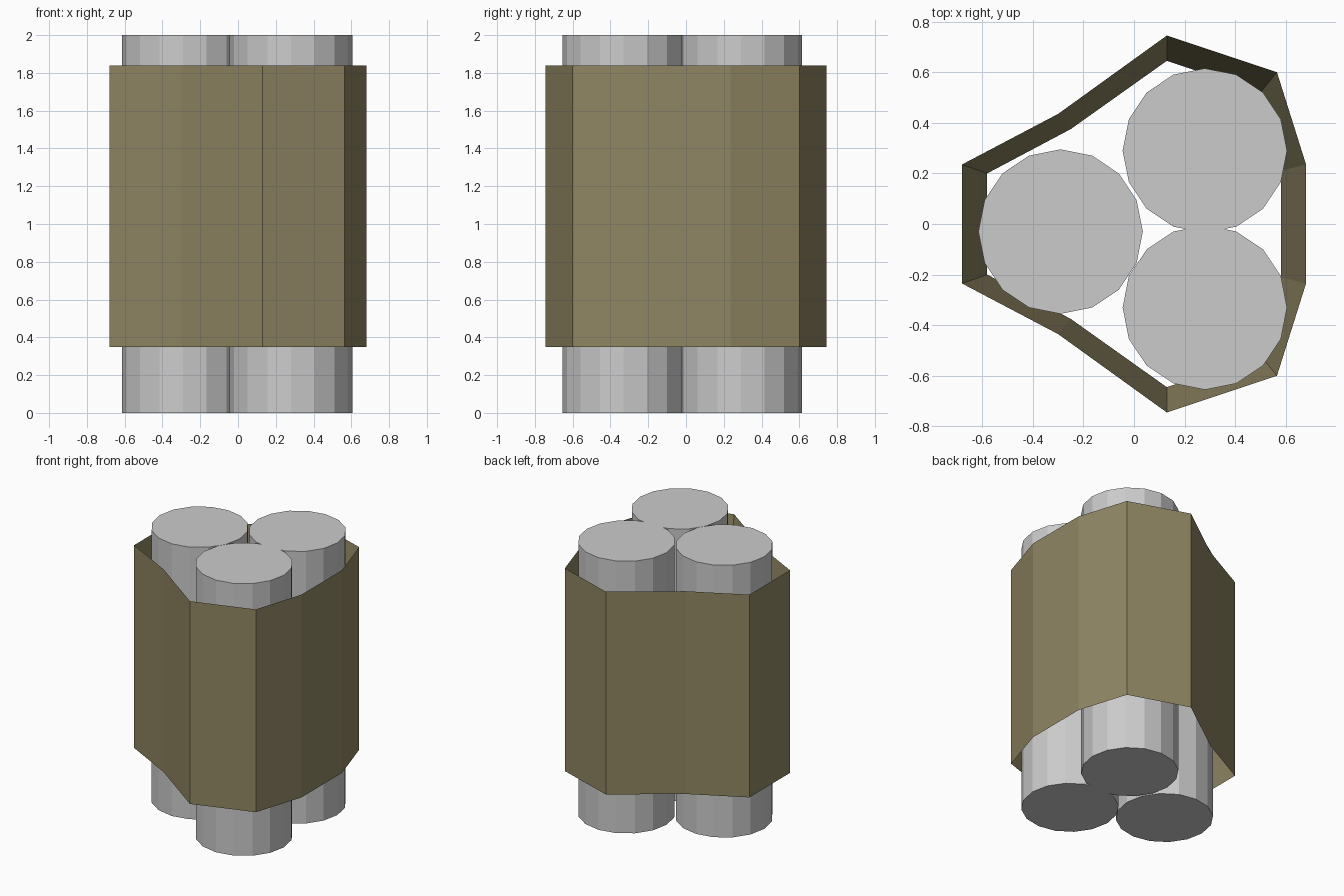
import bpy, bmesh

if "Cube" in bpy.data.objects:
    bpy.data.objects.remove(bpy.data.objects["Cube"])

# Three upright 16-sided rods
for i, (x, y) in enumerate([(0.28, 0.29), (0.28, -0.33), (-0.29, -0.03)]):
    bpy.ops.mesh.primitive_cylinder_add(vertices=16, radius=0.325, depth=2.0,
                                        location=(x, y, 1.0),
                                        rotation=(0, 0, 0))
    bpy.context.object.name = f"rod_{i + 1}"


def mirrored(half):
    """Close a +y half outline by mirroring it across y = 0."""
    return half + [(x, -y) for x, y in reversed(half)]


# Wrapping band: straight outside, inside tapering to its narrowest at mid height
outer = mirrored([(-0.68, 0.235), (-0.30, 0.435), (0.13, 0.745),
                  (0.565, 0.60), (0.68, 0.235)])
inner = mirrored([(-0.58, 0.20), (-0.25, 0.375), (0.13, 0.645),
                  (0.50, 0.52), (0.58, 0.21)])
bm = bmesh.new()
rings = [[bm.verts.new((x, y, z)) for x, y in outline]
         for outline, z in ((outer, 0.35), (outer, 1.84), (inner, 1.095))]
n = len(outer)
for r in range(3):
    a, b = rings[r], rings[(r + 1) % 3]
    for i in range(n):
        j = (i + 1) % n
        bm.faces.new((a[i], a[j], b[j], b[i]))
bmesh.ops.recalc_face_normals(bm, faces=bm.faces)
mesh = bpy.data.meshes.new("band")
bm.to_mesh(mesh)
bm.free()
band = bpy.data.objects.new("band", mesh)
bpy.context.collection.objects.link(band)

# Olive brown band colour
mat = bpy.data.materials.new("olive_band")
mat.diffuse_color = (0.28, 0.24, 0.125, 1)
mat.use_nodes = True
mat.node_tree.nodes["Principled BSDF"].inputs["Base Color"].default_value = mat.diffuse_color
mesh.materials.append(mat)
